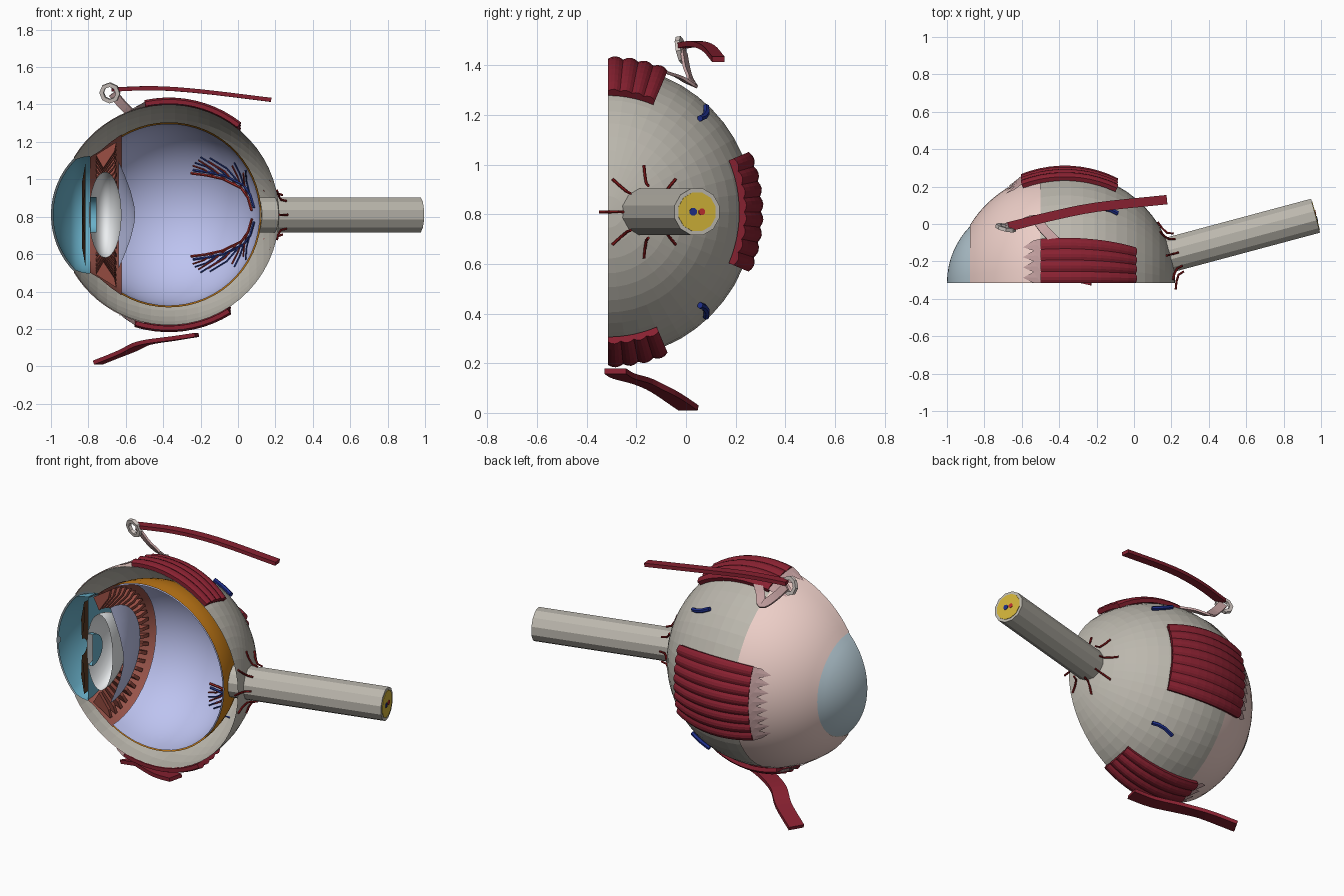
import bpy, bmesh, math
from math import sin, cos, pi, radians, sqrt
from mathutils import Vector, Matrix

if "Cube" in bpy.data.objects:
    bpy.data.objects.remove(bpy.data.objects["Cube"])

C = Vector((-0.37, -0.315, 0.81))   # eyeball centre, on the cut plane
mats = {}


def finish(name, bm, rgb, smooth=None):
    bmesh.ops.remove_doubles(bm, verts=bm.verts, dist=1e-5)
    me = bpy.data.meshes.new(name)
    bm.to_mesh(me)
    bm.free()
    ob = bpy.data.objects.new(name, me)
    bpy.context.collection.objects.link(ob)
    if rgb not in mats:
        m = bpy.data.materials.new("colour")
        m.diffuse_color = [(c / 255) ** 2.2 for c in rgb] + [1]
        m.use_nodes = True
        m.node_tree.nodes["Principled BSDF"].inputs["Base Color"].default_value = m.diffuse_color
        mats[rgb] = m
    me.materials.append(mats[rgb])
    if smooth:
        bpy.context.view_layer.objects.active = ob
        ob.select_set(True)
        bpy.ops.object.shade_smooth_by_angle(angle=radians(smooth))
        ob.select_set(False)
    return ob


def skin(bm, rows, closed=False):
    """Join rows of points with quads; closed rows also get end caps."""
    vs = [[bm.verts.new(p) for p in r] for r in rows]
    n = len(vs[0])
    for a, b in zip(vs, vs[1:]):
        for j in range(n if closed else n - 1):
            k = (j + 1) % n
            bm.faces.new((a[j], b[j], b[k], a[k]))
    if closed:
        bm.faces.new(vs[0])
        bm.faces.new(vs[-1][::-1])


def lathe(name, prof, rgb, smooth=40, seg=24):
    """Half turn of an (x, radius) profile about the eye axis."""
    bm = bmesh.new()
    skin(bm, [[(x, C.y + r * sin(pi * j / seg), C.z + r * cos(pi * j / seg))
               for j in range(seg + 1)] for x, r in prof])
    return finish(name, bm, rgb, smooth)


def arc(cx, rad, x0, x1, n, rx=None):
    """Circular or elliptical profile between two x positions."""
    rx = rx or rad
    t0, t1 = [math.acos(max(-1, min(1, (x - cx) / rx))) for x in (x0, x1)]
    ts = [t0 + (t1 - t0) * i / n for i in range(n + 1)]
    return [(cx + rx * cos(t), max(0, rad * sin(t))) for t in ts]


def on_eye(R, a, phi):
    """Point at radius R; a tilts toward the back, phi turns about the axis."""
    a, phi = radians(a), radians(phi)
    return C + R * Vector((sin(a), cos(a) * sin(phi), cos(a) * cos(phi)))


def tube(bm, pts, r, n=6):
    pts = [Vector(p) for p in pts]
    rows = []
    for i, p in enumerate(pts):
        t = (pts[min(i + 1, len(pts) - 1)] - pts[max(i - 1, 0)]).normalized()
        u = t.cross(Vector((0.31, 0.52, 0.79))).normalized()
        v = t.cross(u)
        rows.append([p + r * (cos(2 * pi * k / n) * u + sin(2 * pi * k / n) * v) for k in range(n)])
    skin(bm, rows, True)


def strip(name, pts, w, t, rgb, hug=False):
    """Flat band along a smoothed path; hug lays it flat to the eyeball."""
    P = [Vector(p) for p in pts]
    P = [2 * P[0] - P[1]] + P + [2 * P[-1] - P[-2]]
    path = []
    for a, b, c, d in zip(P, P[1:], P[2:], P[3:]):
        for k in range(4):
            s = k / 4
            path.append(0.5 * (2 * b + (c - a) * s + (2 * a - 5 * b + 4 * c - d) * s * s
                               + (3 * b - a - 3 * c + d) * s ** 3))
    path.append(P[-2])
    rows = []
    for i, p in enumerate(path):
        tan = (path[min(i + 1, len(path) - 1)] - path[max(i - 1, 0)]).normalized()
        side = tan.cross(p - C if hug else Vector((0, 0, 1))).normalized()
        up = side.cross(tan)
        rows.append([p + side * (w / 2 * x) + up * (t / 2 * z)
                     for x, z in ((-1, -1), (1, -1), (1, 1), (-1, 1))])
    bm = bmesh.new()
    skin(bm, rows, True)
    return finish(name, bm, rgb)


RED, TENDON = (135, 38, 52), (196, 160, 160)
ARTERY, VEIN, GREY = (135, 30, 32), (35, 50, 135), (186, 182, 172)

# Nested open half shells
lathe("sclera", arc(C.x, .59, -.875, .22, 24), GREY, smooth=None)
lathe("conjunctiva", arc(C.x, .594, -.878, -.5, 10), (236, 205, 198))
lathe("choroid", arc(C.x, .495, -.623, .125, 20), (200, 125, 30))
lathe("retina", arc(C.x, .487, -.623, .117, 20), (188, 194, 240))
lathe("ciliary_body", [(-.79, .31), (-.74, .34), (-.68, .39), (-.623, .43)], (160, 90, 80))
lathe("vitreous_front", [(-.64, .29), (-.605, .21), (-.575, .13), (-.555, .05), (-.55, 0)], (190, 196, 235))

# Front of the eye
lathe("cornea", arc(-.5655, .4345, -1, -.873, 8), (176, 196, 206))
lathe("aqueous_humour", arc(-.5655, .424, -.989, -.868, 8) +
      [(-.83, .31), (-.79, .315), (-.79, .095), (-.757, .095), (-.757, 0)], (105, 175, 200))
lathe("iris", [(-.815, .28), (-.835, .17), (-.83, .05), (-.815, .17), (-.815, .28)], (90, 62, 42))
lathe("lens", arc(-.71, .23, -.797, -.623, 16, .087), (235, 238, 240))

# Ciliary processes pointing in at the lens
bm = bmesh.new()
for k in range(24):
    phi = radians(3.75 + 7.5 * k)
    q = [Vector((x, C.y + r * sin(phi), C.z + r * cos(phi)))
         for x, r in ((-.76, .32), (-.65, .39), (-.66, .34), (-.72, .25))]
    side = Vector((0, cos(phi), -sin(phi))) * .01
    skin(bm, [[p - side for p in q], [p + side for p in q]], True)
finish("ciliary_processes", bm, (150, 78, 68))


# Rectus muscles with ridges along their length and toothed tendons
def rectus(name, p0, p1, a0, a1):
    n = round((p1 - p0) / 46 * 32)
    rows = []
    for i in range(11):
        a = a0 + (a1 - a0) * i / 10
        ph = [p0 + (p1 - p0) * j / n for j in range(n + 1)]
        outer = [on_eye(.617 + .011 * abs(sin(pi * j / 4)), a, p) for j, p in enumerate(ph)]
        rows.append(outer + [on_eye(.594, a, p) for p in ph[::-1]])
    bm = bmesh.new()
    skin(bm, rows, True)
    finish(name, bm, RED)
    teeth = round((p1 - p0) / 46 * 8)
    w = (p1 - p0) / teeth
    bm = bmesh.new()
    for k in range(teeth):
        p = p0 + w * k
        pts = [on_eye(.618, a0, p), on_eye(.605, a0 - 4, p), on_eye(.597, a0 - 10, p + w / 2),
               on_eye(.605, a0 - 4, p + w), on_eye(.618, a0, p + w), on_eye(.612, a0 - 2, p + w / 2)]
        v = [bm.verts.new(x) for x in pts]
        for j in range(4):
            bm.faces.new((v[5], v[j + 1], v[j]))
        bm.faces.new((v[5], v[0], v[4]))
    finish(name + "_tendon", bm, TENDON)


rectus("superior_rectus", 0, 23, -12, 38)
rectus("lateral_rectus", 67, 113, -22, 27)
rectus("inferior_rectus", 157, 180, -17, 32)

# Oblique muscles and pulley
strip("superior_oblique", [(-.67, -.015, 1.48), (-.45, .04, 1.487), (-.2, .09, 1.47), (.175, .13, 1.425)],
      .05, .022, RED)
strip("superior_oblique_tendon", [(-.67, -.01, 1.46), (-.6, .005, 1.38), (-.53, .025, 1.325),
                                  (-.48, -.03, 1.355), (-.42, -.09, 1.375)], .05, .012, TENDON, True)
strip("inferior_oblique", [(-.75, .01, .02), (-.6, -.08, .08), (-.5, -.17, .125),
                           (-.35, -.25, .148), (-.22, -.285, .168)], .09, .022, RED)
bm = bmesh.new()
rot = Matrix.Rotation(radians(12), 3, 'X') @ Matrix.Rotation(radians(-12), 3, 'Z')
skin(bm, [[Vector((-.685, -.02, 1.462)) + rot @ Vector((r * cos(k * pi / 4), y, r * sin(k * pi / 4)))
           for k in range(9)] for r, y in ((.056, -.01), (.056, .01), (.034, .01), (.034, -.01), (.056, -.01))])
finish("pulley_ring", bm, (205, 195, 190))

# Optic nerve, radial from the eye centre
D = Vector((cos(radians(15)), sin(radians(15)), 0))
S, U = Vector((-D.y, D.x, 0)), Vector((0, 0, 1))


def nerve_ring(d, r, s=0, u=0, n=12):
    return [C + D * d + S * (s + r * cos(2 * pi * (k + .5) / n)) + U * (u + r * sin(2 * pi * (k + .5) / n))
            for k in range(n)]


def disc(name, d, r, rgb, s=0, n=12):
    bm = bmesh.new()
    skin(bm, [nerve_ring(d - .004, r, s, 0, n), nerve_ring(d, r, s, 0, n)], True)
    finish(name, bm, rgb)


bm = bmesh.new()
skin(bm, [nerve_ring(d, .097) for d in (.49, 1.388)], True)
finish("optic_nerve_sheath", bm, GREY)
disc("optic_nerve_core", 1.391, .08, (208, 178, 60))
disc("central_vein", 1.394, .016, VEIN, -.017, 8)
disc("central_artery", 1.394, .014, (190, 50, 50), .019, 8)

# Short arteries fanning around the nerve
bm = bmesh.new()
for k in range(8):
    t = pi / 4 * k
    side = S * cos(t) + U * sin(t)
    tube(bm, [C + (D * cos(b) + side * sin(b)) * R
              for b, R in ((.165, .64), (.19, .61), (.25, .597), (.32, .594))], .006)
finish("short_arteries", bm, ARTERY)

# Vortex veins on the outer wall
bm = bmesh.new()
for z in (.385, -.385):
    tube(bm, [C + Vector((x, y, z)).normalized() * .6
              for x, y in ((.14, .36), (.2, .385), (.25, .39), (.29, .38))], .013)
finish("vortex_veins", bm, VEIN)

# Retinal vessel trees, mirrored above and below
trees = [[(.085, .03), (.065, .10), (.03, .15), (-.07, .2), (-.16, .22), (-.24, .23)],
         [(-.04, .185), (-.12, .25), (-.2, .30)],
         [(.0, .17), (-.06, .24), (-.15, .295)],
         [(.03, .15), (.01, .21), (-.02, .27)],
         [(-.11, .21), (-.17, .25), (-.23, .27)],
         [(.06, .11), (.045, .17), (.04, .23)]]
for name, rgb, dx, dz in (("retinal_veins", (45, 65, 150), 0, .008), ("retinal_arteries", (165, 50, 45), -.012, -.008)):
    bm = bmesh.new()
    for m in (1, -1):
        for i, path in enumerate(trees):
            pts = []
            for x, z in path:
                x, z = x + dx - C.x, z + dz
                pts.append(C + Vector((x, sqrt(max(.001, .478 ** 2 - x * x - z * z)), m * z)))
            tube(bm, pts, .007 if i == 0 else .0045, 5)
    finish(name, bm, rgb)
